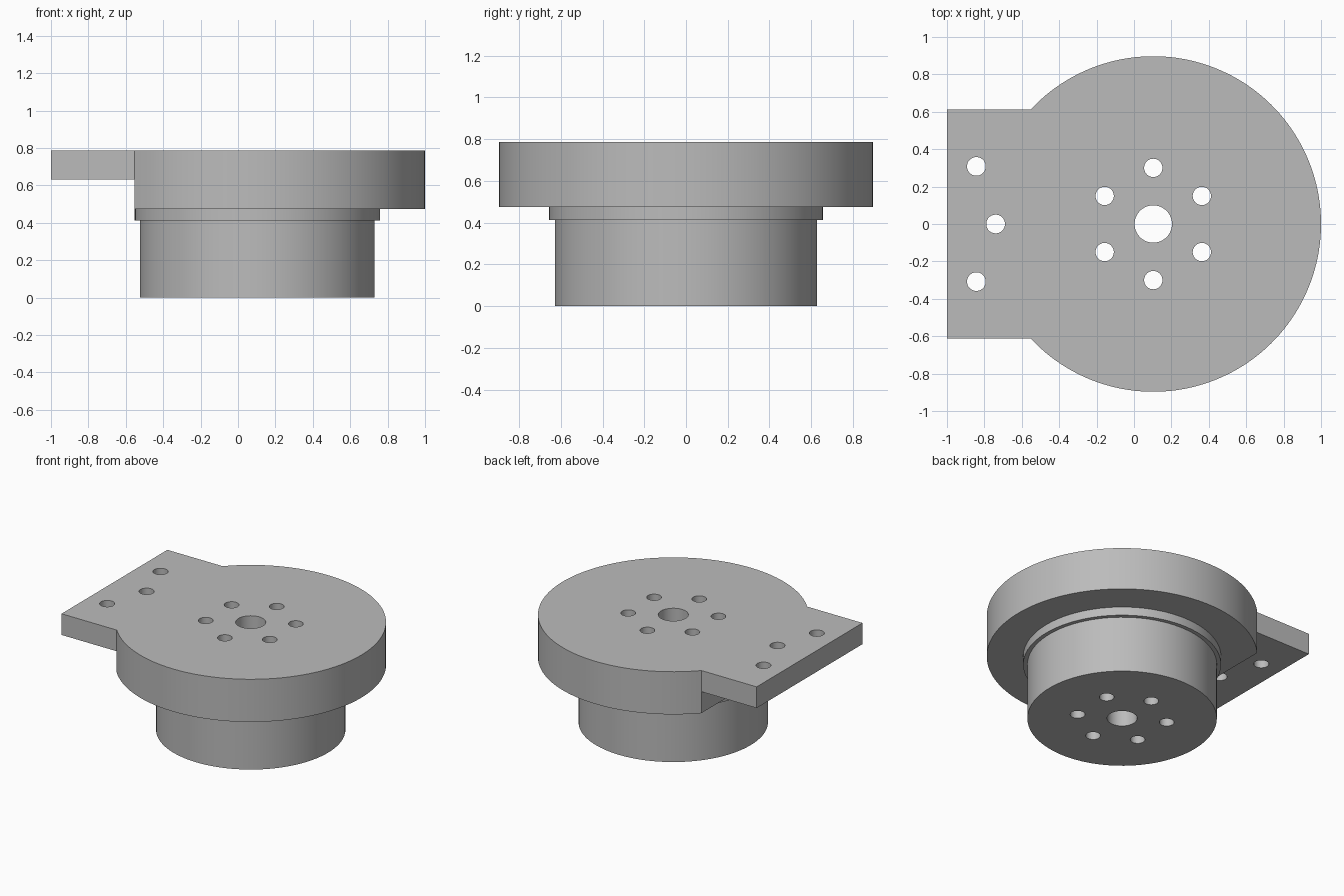
import bpy
import bmesh
from math import cos, sin, pi, acos

cube = bpy.data.objects.get("Cube")
if cube:
    bpy.data.objects.remove(cube, do_unlink=True)

CX = 0.103                 # shared axis of the round parts
HEAD_R, TAB_X = 0.897, -0.553
Z_BODY, Z_HEAD, Z_TAB, Z_TOP = 0.412, 0.474, 0.631, 0.786

grey = bpy.data.materials.new("machined grey")
colour = (0.5, 0.5, 0.5, 1)
grey.use_nodes = True
grey.diffuse_color = colour
grey.node_tree.nodes["Principled BSDF"].inputs["Base Color"].default_value = colour


def prism(name, outline, z0, z1):
    """Extrude a counter-clockwise outline from z0 to z1."""
    bm = bmesh.new()
    base = bm.faces.new([bm.verts.new((x, y, z0)) for x, y in outline])
    top = bmesh.ops.extrude_face_region(bm, geom=[base], use_keep_orig=True)
    moved = [v for v in top["geom"] if isinstance(v, bmesh.types.BMVert)]
    bmesh.ops.translate(bm, verts=moved, vec=(0, 0, z1 - z0))
    bmesh.ops.recalc_face_normals(bm, faces=bm.faces)
    mesh = bpy.data.meshes.new(name)
    bm.to_mesh(mesh)
    bm.free()
    mesh.materials.append(grey)
    obj = bpy.data.objects.new(name, mesh)
    bpy.context.collection.objects.link(obj)
    return obj


def arc(x, y, r, start=0, end=2 * pi, n=96, closed=True):
    steps = n if closed else n + 1
    angles = [start + (end - start) * i / n for i in range(steps)]
    return [(x + r * cos(a), y + r * sin(a)) for a in angles]


def cut(obj, cutter):
    bpy.context.view_layer.objects.active = obj
    mod = obj.modifiers.new("cut", "BOOLEAN")
    mod.operation, mod.solver, mod.object = "DIFFERENCE", "EXACT", cutter
    bpy.ops.object.modifier_apply(modifier=mod.name)
    bpy.data.objects.remove(cutter, do_unlink=True)


def drill(obj, holes):
    for x, y, r in holes:
        cut(obj, prism("drill", arc(x, y, r, n=40), -0.1, 1))


# Round head with the mounting tab in one outline
a = acos((TAB_X - CX) / HEAD_R)
half = HEAD_R * sin(a)
outline = arc(CX, 0, HEAD_R, -a, a, 120, closed=False) + [(-1, half), (-1, -half)]
head = prism("head_with_tab", outline, Z_HEAD, Z_TOP)

# Relief under the tab
relief = [(-1.1, -1), (TAB_X, -1), (TAB_X, 1), (-1.1, 1)]
cut(head, prism("relief", relief, 0.3, Z_TAB))

# Shoulder ring and lower barrel
shoulder = prism("shoulder_ring", arc(CX, 0, 0.656), Z_BODY, Z_HEAD)
barrel = prism("barrel", arc(CX, 0, 0.628), 0, Z_BODY)

# Centre bore and bolt circle through the whole stack
bolts = [(CX, 0, 0.1)]
bolts += [(x, y, 0.049) for x, y in arc(CX, 0, 0.3, pi / 2, 5 * pi / 2, 6)]
for part in (head, shoulder, barrel):
    drill(part, bolts)

# Tab holes
drill(head, [(-0.74, 0, 0.05), (-0.843, 0.308, 0.05), (-0.843, -0.308, 0.05)])

# Smooth walls, sharp rims
for part in (head, shoulder, barrel):
    bpy.ops.object.select_all(action="DESELECT")
    part.select_set(True)
    bpy.context.view_layer.objects.active = part
    bpy.ops.object.shade_smooth_by_angle(angle=pi / 6)
